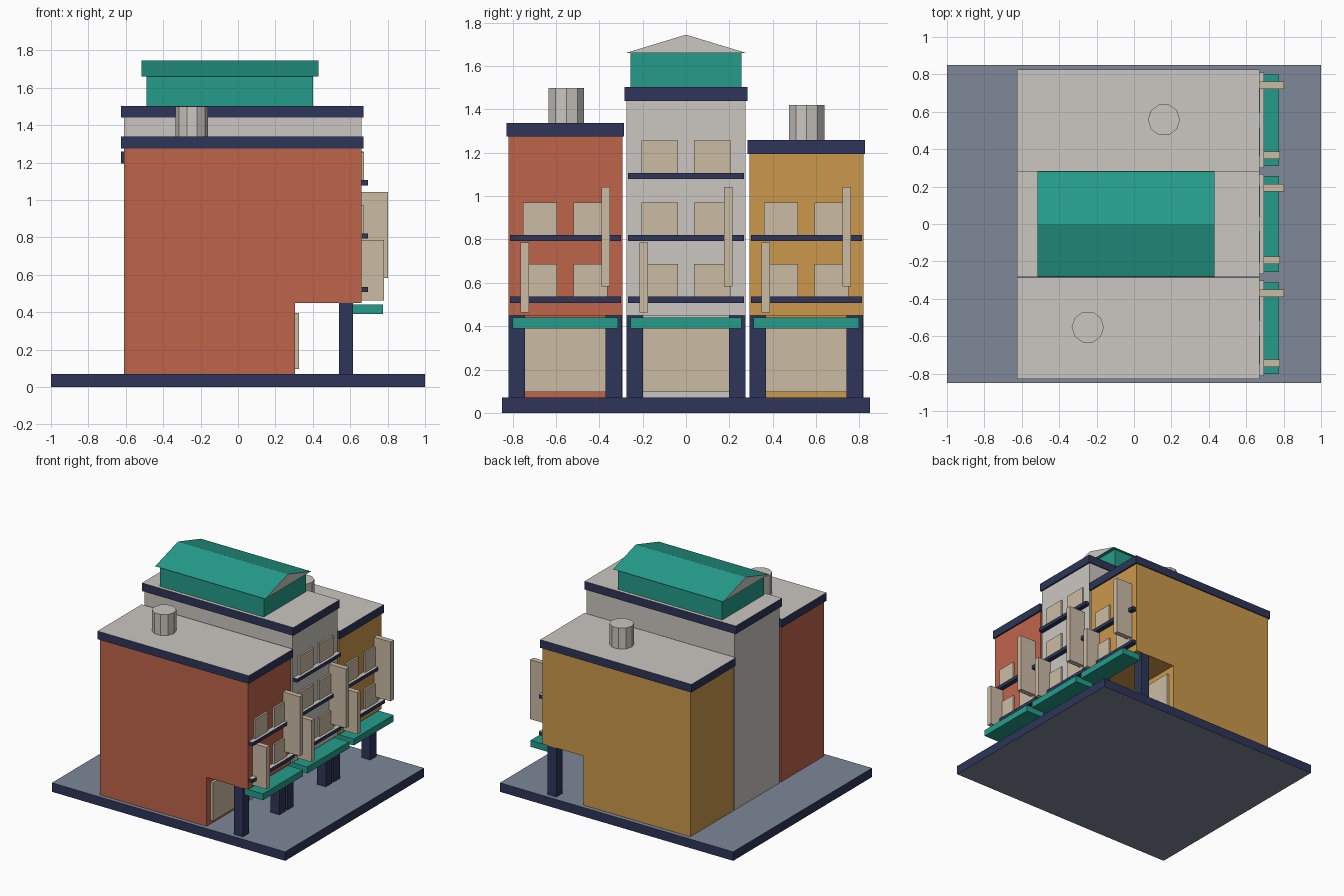
import bpy, bmesh, math

if "Cube" in bpy.data.objects:
    bpy.data.objects.remove(bpy.data.objects["Cube"])


def mat(name, hexcol):
    m = bpy.data.materials.new(name)
    rgb = [int(hexcol[i:i + 2], 16) / 255 for i in (0, 2, 4)]
    lin = [c / 12.92 if c <= 0.04045 else ((c + 0.055) / 1.055) ** 2.4 for c in rgb]
    m.diffuse_color = (*lin, 1)
    m.use_nodes = True
    m.node_tree.nodes["Principled BSDF"].inputs["Base Color"].default_value = m.diffuse_color
    return m


RED = mat("brick red", "BF654B")
GREY = mat("light grey", "CBC7C1")
OCHRE = mat("ochre", "CB994C")
NAVY = mat("navy", "2D3558")
TEAL = mat("teal", "259C8A")
BEIGE = mat("beige", "CBBBA4")
SLATE = mat("slate", "7E8798")


def finish(name, bm, mats, rule=None):
    bmesh.ops.recalc_face_normals(bm, faces=bm.faces)
    bm.normal_update()
    if rule:
        for f in bm.faces:
            f.material_index = 1 if rule(f.normal) else 0
    me = bpy.data.meshes.new(name)
    bm.to_mesh(me)
    bm.free()
    for m in mats:
        me.materials.append(m)
    ob = bpy.data.objects.new(name, me)
    bpy.context.collection.objects.link(ob)
    return ob


def box(name, x, y, z, *mats, rule=None):
    bm = bmesh.new()
    bmesh.ops.create_cube(bm, size=1)
    for v in bm.verts:
        v.co = [r[0] if c < 0 else r[1] for r, c in zip((x, y, z), v.co)]
    return finish(name, bm, mats, rule)


def prism(name, pts, to3d, a, b, *mats, rule=None):
    """Extrude a 2D outline from a to b along the remaining axis."""
    bm = bmesh.new()
    lo = [bm.verts.new(to3d(p, a)) for p in pts]
    hi = [bm.verts.new(to3d(p, b)) for p in pts]
    bm.faces.new(lo)
    bm.faces.new(hi)
    n = len(pts)
    for i in range(n):
        j = (i + 1) % n
        bm.faces.new((lo[i], lo[j], hi[j], hi[i]))
    return finish(name, bm, mats, rule)


def facing_up(n):
    return n.z > 0.5


def span(c, half):
    return (c - half, c + half)


# Ground slab: navy rim, slate top and bottom
box("ground_slab", (-1, 1), (-0.85, 0.85), (0, 0.07), NAVY, SLATE,
    rule=lambda n: abs(n.z) > 0.5)

# name, wall colour, centre y, half width, wall top, window rows, window offset, window half width
HOUSES = [
    ("red_house", RED, -0.557, 0.263, 1.275, 2, 0.117, 0.078),
    ("grey_house", GREY, 0.0, 0.275, 1.44, 3, 0.122, 0.084),
    ("ochre_house", OCHRE, 0.555, 0.263, 1.195, 2, 0.117, 0.078),
]

for name, wall, cy, hw, top, rows, off, whw in HOUSES:
    # Body with the recessed shop front under the overhang
    outline = [(-0.61, 0.07), (0.305, 0.07), (0.305, 0.45), (0.66, 0.45),
               (0.66, top), (-0.61, top)]
    prism(name + "_body", outline, lambda p, t: (p[0], t, p[1]), cy - hw, cy + hw, wall)
    # Flat roof with navy cornice
    box(name + "_cornice", (-0.625, 0.672), span(cy, hw + 0.008), (top, top + 0.063),
        NAVY, GREY, rule=facing_up)
    # Shop door
    box(name + "_shop_door", (0.30, 0.325), span(cy, hw - 0.05), (0.097, 0.395), BEIGE)
    # Front columns
    for s in (-1, 1):
        box(name + "_column", (0.54, 0.615), span(cy + s * (hw - 0.039), 0.038),
            (0.07, 0.45), NAVY)
    # Awning
    box(name + "_awning", (0.615, 0.775), span(cy, hw - 0.019), (0.39, 0.44), TEAL)
    # Windows and ledges
    for r in range(rows):
        z = 0.508 + 0.285 * r
        box(name + "_ledge", (0.655, 0.695), span(cy, hw - 0.007), (z, z + 0.028),
            NAVY, GREY, rule=facing_up)
        for s in (-1, 1):
            box(name + "_window", (0.655, 0.674), span(cy + s * off, whw),
                (z + 0.028, z + 0.178), BEIGE)
    # Projecting blank sign boards
    sy = 0.187 if name != "grey_house" else 0.195
    box(name + "_low_board", (0.66, 0.78), span(cy - sy, 0.02), (0.463, 0.787), BEIGE)
    box(name + "_high_board", (0.66, 0.803), span(cy + sy, 0.02), (0.583, 1.043), BEIGE)

# Penthouse with gabled roof
box("penthouse", (-0.49, 0.402), (-0.257, 0.257), (1.50, 1.66), TEAL)
prism("gable_roof", [(-0.28, 1.66), (0.28, 1.66), (0, 1.745)],
      lambda p, t: (t, p[0], p[1]), -0.515, 0.43, TEAL, GREY,
      rule=lambda n: abs(n.x) > 0.5)

# Ten-sided water tanks
ring = [(0.086 * math.cos(i * math.pi / 5), 0.086 * math.sin(i * math.pi / 5))
        for i in range(10)]
for name, x, y, z in (("red_house_tank", -0.247, -0.552, 1.335),
                      ("ochre_house_tank", 0.16, 0.557, 1.255)):
    prism(name, ring, lambda p, t: (x + p[0], y + p[1], t), z, z + 0.165, GREY)
